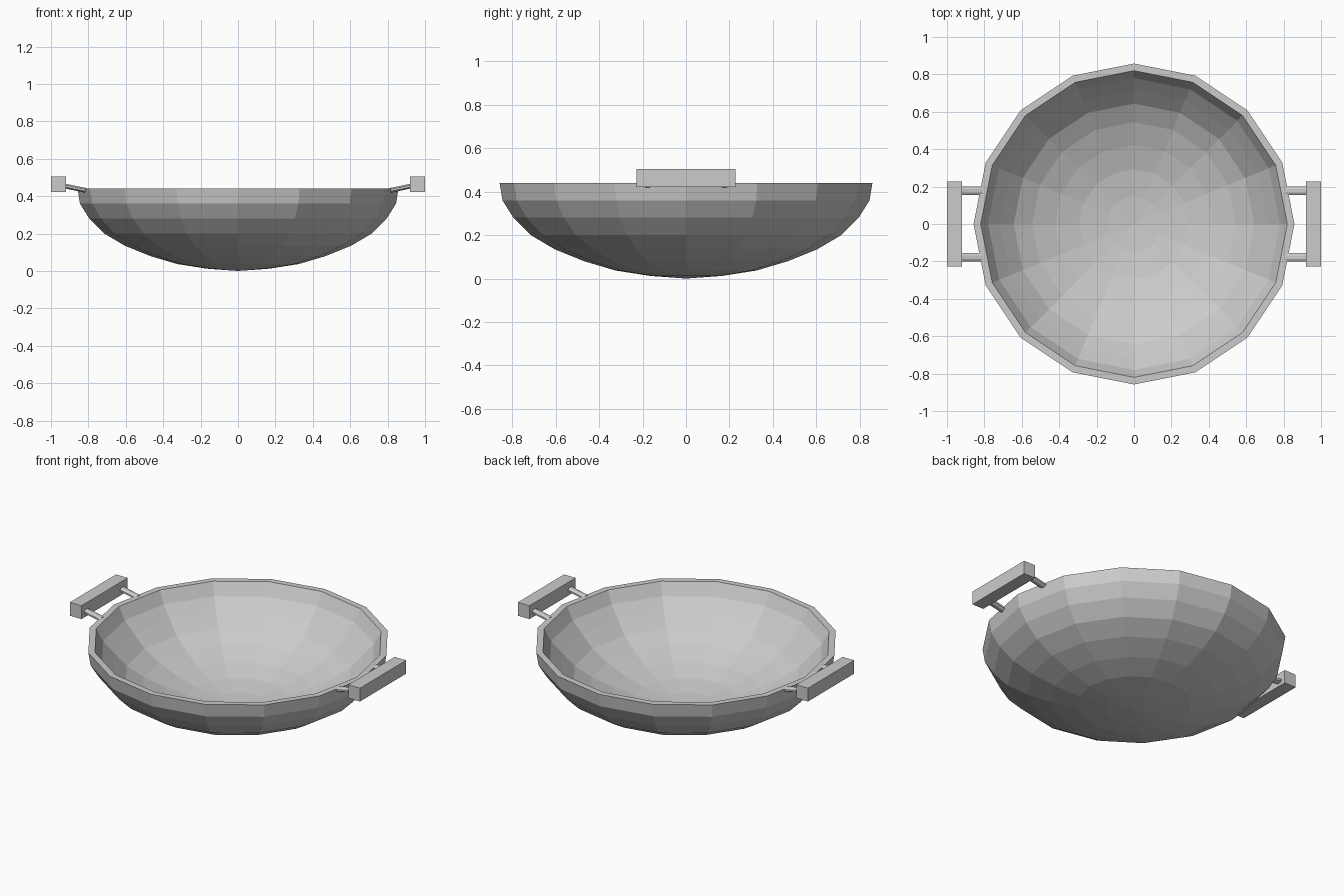
import bpy, bmesh, math
from mathutils import Vector, Matrix

if "Cube" in bpy.data.objects:
    bpy.data.objects.remove(bpy.data.objects["Cube"])

SIDES = 16
RIM_Z = 0.44


def finish(name, bm):
    bmesh.ops.recalc_face_normals(bm, faces=bm.faces)
    mesh = bpy.data.meshes.new(name)
    bm.to_mesh(mesh)
    bm.free()
    obj = bpy.data.objects.new(name, mesh)
    bpy.context.collection.objects.link(obj)
    return obj


def lathe(name, profile):
    """Spin (radius, z) points round z; both ends close on the axis."""
    bm = bmesh.new()
    rings = []
    for r, z in profile:
        if r == 0:
            rings.append([bm.verts.new((0, 0, z))] * SIDES)
        else:
            angles = [2 * math.pi * i / SIDES for i in range(SIDES)]
            rings.append([bm.verts.new((r * math.cos(a), r * math.sin(a), z)) for a in angles])
    for low, high in zip(rings, rings[1:]):
        for i in range(SIDES):
            j = (i + 1) % SIDES
            bm.faces.new(dict.fromkeys((low[i], low[j], high[j], high[i])))
    return finish(name, bm)


def box(name, center, size):
    bm = bmesh.new()
    bmesh.ops.create_cube(bm, size=1, matrix=Matrix.Translation(center) @ Matrix.Diagonal((*size, 1)))
    return finish(name, bm)


def rod(name, start, end, half_width, half_height):
    """Flattened eight-sided rod between two points."""
    start, end = Vector(start), Vector(end)
    bm = bmesh.new()
    ends = []
    for p in (start, end):
        ends.append([bm.verts.new(p + Vector((0, half_width * math.cos(a), half_height * math.sin(a))))
                     for a in [math.pi * (k + 0.5) / 4 for k in range(8)]])
    for i in range(8):
        j = (i + 1) % 8
        bm.faces.new((ends[0][i], ends[0][j], ends[1][j], ends[1][i]))
    bm.faces.new(ends[0])
    bm.faces.new(ends[1])
    return finish(name, bm)


# Bowl: outer curve, flat rim, then the inner curve back to the centre
outer = [(0, 0), (0.165, 0.012), (0.325, 0.037), (0.47, 0.08),
         (0.605, 0.135), (0.715, 0.20), (0.795, 0.28), (0.845, 0.36), (0.858, RIM_Z)]
inner = [(r * 0.9, RIM_Z - (RIM_Z - z) * 0.9) for r, z in outer[:-1]]
inner[-1] = (0.78, 0.365)
inner.append((0.82, RIM_Z))
lathe("bowl", outer + inner[::-1])

# Handles: a square grip held by two slanted rods on each side
for side, s in (("left", -1), ("right", 1)):
    box(f"{side}_handle_grip", (s * 0.96, 0, 0.463), (0.08, 0.455, 0.083))
    for y, end in ((-0.177, "front"), (0.177, "back")):
        rod(f"{side}_handle_{end}_rod", (s * 0.81, y, 0.43), (s * 0.93, y, 0.455), 0.024, 0.014)
